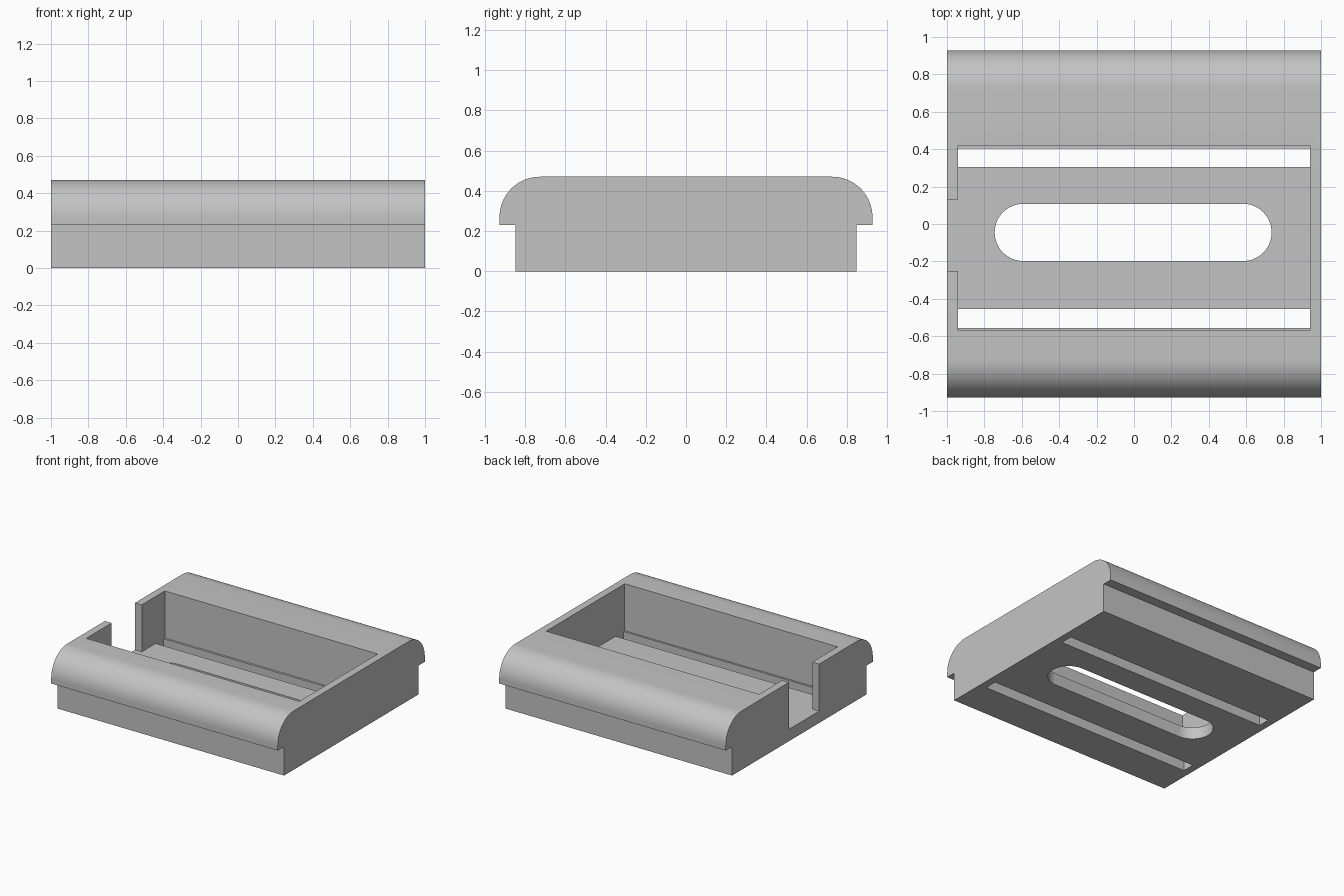
import bpy, bmesh, math
from mathutils import Vector

if "Cube" in bpy.data.objects:
    bpy.data.objects.remove(bpy.data.objects["Cube"], do_unlink=True)

grey = bpy.data.materials.new("plain grey")
grey.use_nodes = True
colour = (0.55, 0.55, 0.55, 1)
grey.diffuse_color = colour
grey.node_tree.nodes["Principled BSDF"].inputs["Base Color"].default_value = colour


def prism(name, outline, offset):
    """Extrude a closed outline of 3D points by an offset."""
    bm = bmesh.new()
    face = bm.faces.new([bm.verts.new(p) for p in outline])
    moved = bmesh.ops.extrude_face_region(bm, geom=[face])["geom"]
    bmesh.ops.translate(bm, vec=Vector(offset),
                        verts=[v for v in moved if isinstance(v, bmesh.types.BMVert)])
    bmesh.ops.recalc_face_normals(bm, faces=bm.faces)
    mesh = bpy.data.meshes.new(name)
    bm.to_mesh(mesh)
    bm.free()
    mesh.materials.append(grey)
    obj = bpy.data.objects.new(name, mesh)
    bpy.context.collection.objects.link(obj)
    return obj


def block(name, x0, x1, y0, y1, z0, z1):
    base = [(x0, y0, z0), (x1, y0, z0), (x1, y1, z0), (x0, y1, z0)]
    return prism(name, base, (0, 0, z1 - z0))


def arc(cx, cy, r, start, end, steps):
    angles = [math.radians(start + (end - start) * i / steps) for i in range(steps + 1)]
    return [(cx + r * math.cos(a), cy + r * math.sin(a)) for a in angles]


# Body: stepped base with overhanging, rounded long edges
HEIGHT, FLOOR, RADIUS, WIDE, NARROW, LIP = 0.47, 0.095, 0.2, 0.927, 0.848, 0.23
half = [(NARROW, 0), (NARROW, LIP), (WIDE, LIP)]
half += arc(WIDE - RADIUS, HEIGHT - RADIUS, RADIUS, 0, 90, 16)
section = half + [(-y, z) for y, z in reversed(half)]
body = prism("tray_body", [(-1, y, z) for y, z in section], (2, 0, 0))

# Open pocket, end notch, two straight slots and a rounded slot
WALL = 0.94
rounded = arc(0.583, -0.045, 0.153, -90, 90, 24) + arc(-0.592, -0.045, 0.153, 90, 270, 24)
cutters = [
    block("pocket_cutter", -WALL, WALL, -0.57, 0.42, FLOOR, 0.6),
    block("notch_cutter", -1.1, -0.9, -0.25, 0.13, FLOOR, 0.6),
    block("back_slot_cutter", -WALL, WALL, 0.305, 0.403, -0.1, 0.2),
    block("front_slot_cutter", -WALL, WALL, -0.555, -0.455, -0.1, 0.2),
    prism("rounded_slot_cutter", [(x, y, -0.1) for x, y in rounded], (0, 0, 0.3)),
]
bpy.ops.object.select_all(action="DESELECT")
body.select_set(True)
bpy.context.view_layer.objects.active = body
for cutter in cutters:
    cutter.hide_render = True
    mod = body.modifiers.new(cutter.name, "BOOLEAN")
    mod.operation = "DIFFERENCE"
    mod.solver = "EXACT"
    mod.object = cutter
    bpy.ops.object.modifier_apply(modifier=mod.name)
for cutter in cutters:
    bpy.data.objects.remove(cutter, do_unlink=True)

bpy.ops.object.shade_smooth_by_angle(angle=math.radians(30))
